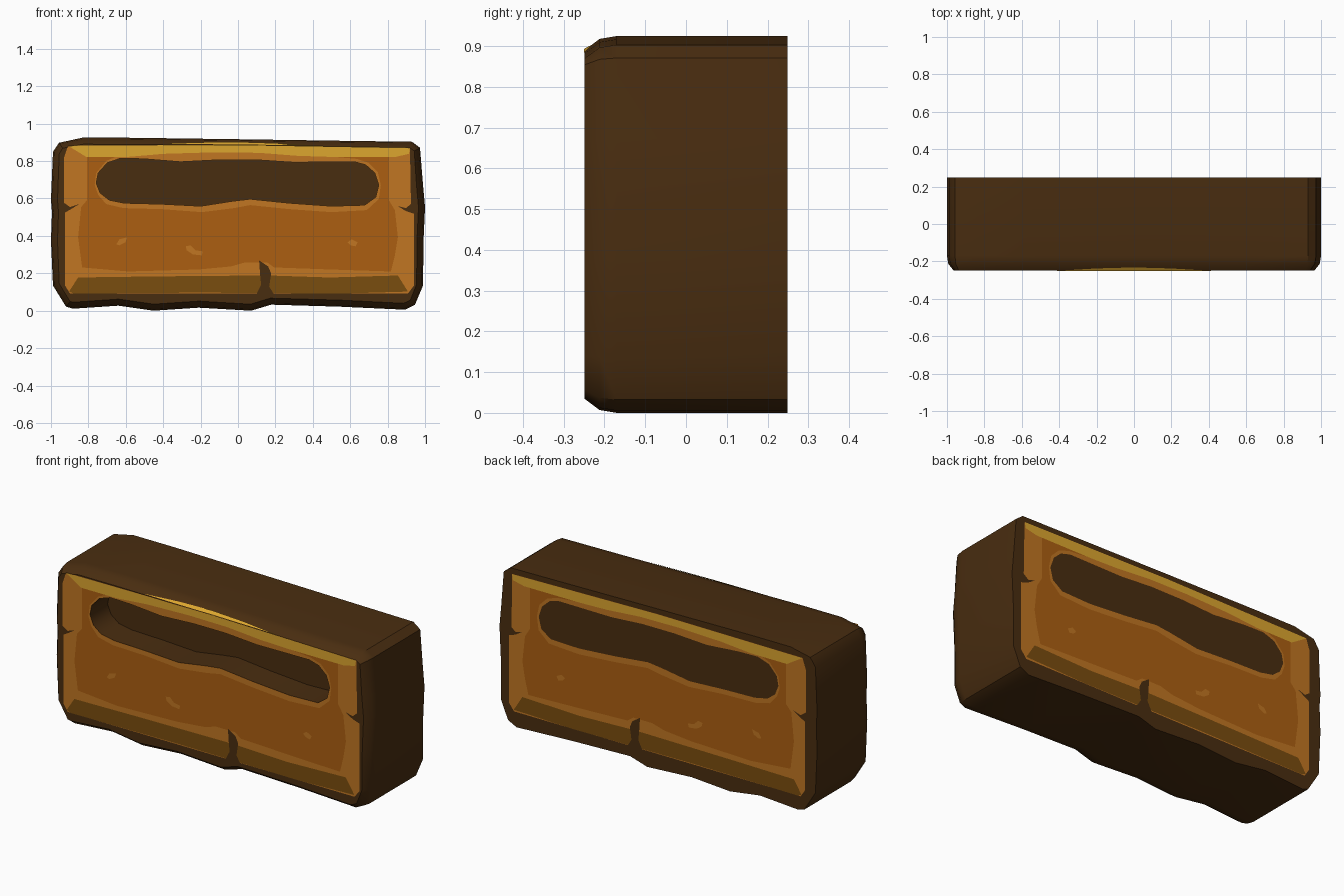
import bpy, bmesh
from mathutils import Vector

if "Cube" in bpy.data.objects:
    bpy.data.objects.remove(bpy.data.objects["Cube"])

U = 2 / 372          # sketch units to scene units


def pts(*c):
    """Sketch coordinates (x right, y down) to (x, z) in the scene."""
    return [Vector(((x - 239) * U, (310 - y) * U)) for x, y in c]


def colour(name, r, g, b):
    m = bpy.data.materials.new(name)
    lin = [((v / 255 + 0.055) / 1.055) ** 2.4 for v in (r, g, b)]
    m.diffuse_color = (*lin, 1)
    m.use_nodes = True
    m.node_tree.nodes["Principled BSDF"].inputs["Base Color"].default_value = m.diffuse_color
    return m


DARK = colour("dark brown", 73, 45, 16)
MAIN = colour("orange brown", 172, 95, 17)
LIGHT = colour("light orange", 193, 118, 34)
GOLD = colour("gold", 220, 166, 47)
OLIVE = colour("olive brown", 122, 77, 14)


def finish(bm, name, mat):
    me = bpy.data.meshes.new(name)
    bm.to_mesh(me)
    bm.free()
    ob = bpy.data.objects.new(name, me)
    bpy.context.collection.objects.link(ob)
    me.materials.append(mat)
    return ob


def inset(loop, d):
    """Move each outline point inwards by d."""
    out = []
    n = len(loop)
    for i, p in enumerate(loop):
        t = (p - loop[i - 1]).normalized() + (loop[(i + 1) % n] - p).normalized()
        t.normalize()
        out.append(p + Vector((t.y, -t.x)) * d)   # outline runs clockwise
    return out


def prism(name, sections, mat):
    """Solid through a list of (y, outline) sections."""
    bm = bmesh.new()
    rings = [[bm.verts.new((p.x, y, p.y)) for p in loop] for y, loop in sections]
    n = len(rings[0])
    for a, b in zip(rings, rings[1:]):
        for i in range(n):
            bm.faces.new((a[i], a[(i + 1) % n], b[(i + 1) % n], b[i]))
    bm.faces.new(rings[0])
    bm.faces.new(rings[-1][::-1])
    bmesh.ops.recalc_face_normals(bm, faces=bm.faces)
    return finish(bm, name, mat)


def plate(name, loops, mat, layer):
    """Thin painted sheet on the front and on the back, loops after the first are holes."""
    for side, s in (("front", -1), ("back", 1)):
        bm = bmesh.new()
        y = s * (0.2485 + 0.0009 * layer)
        edges = []
        for loop in loops:
            vs = [bm.verts.new((p.x, y, p.y)) for p in loop]
            edges += [bm.edges.new((vs[i - 1], vs[i])) for i in range(len(vs))]
        bmesh.ops.triangle_fill(bm, edges=edges, use_beauty=True, normal=(0, s, 0))
        bm.normal_update()
        for f in bm.faces:
            if f.normal.y * s < 0:
                f.normal_flip()
        finish(bm, f"{side}_{name}", mat)


# Outlines
body = pts((84, 138), (130, 138), (240, 139.5), (340, 141), (412, 142), (420, 148),
           (423, 185), (425, 207), (423.5, 240), (423, 285), (415, 304), (405, 309),
           (340, 306), (272, 304), (252, 310), (200, 307), (155, 310), (120, 305),
           (75, 308), (68, 306), (55, 285), (53, 240), (54, 212), (53, 200),
           (55, 152), (61, 143))
slot = pts((98, 183), (100, 173), (109, 163), (122, 158.5), (145, 159), (182, 162),
           (220, 160), (257, 160), (294, 162.5), (355, 162), (366, 165), (375, 173),
           (379, 185), (376, 197), (365, 205), (332, 206), (290, 203), (251, 199),
           (234, 201), (202, 206), (163, 204), (126, 203), (111, 200), (102, 193))

# Body with a rounded front edge and a recessed slot
block = prism("body", [(-0.249, inset(body, 0.035)), (-0.212, inset(body, 0.007)),
                       (-0.17, body), (0.249, body)], DARK)
cutter = prism("slot_cutter", [(-0.4, slot), (-0.09, slot)], DARK)
cutter.hide_render = True
mod = block.modifiers.new("slot", 'BOOLEAN')
mod.object = cutter
mod.operation = 'DIFFERENCE'
mod.solver = 'EXACT'
bpy.context.view_layer.objects.active = block
block.select_set(True)
bpy.ops.object.modifier_apply(modifier="slot")
bpy.data.objects.remove(cutter)
bpy.ops.object.shade_smooth_by_angle(angle=0.6)

# Light frame and main panel, both open at the slot
plate("frame", [pts((66, 158), (70, 146), (240, 145), (410, 148), (411, 205), (414, 212),
                    (414, 285), (408, 293), (72, 293), (67, 285), (67, 212), (66, 203)),
                slot], LIGHT, 1)
plate("panel", [pts((89, 152), (389, 152), (389, 200), (395, 210), (398, 237), (395, 255),
                    (391, 271), (330, 269), (275, 267), (268, 262), (246, 262), (232, 266),
                    (200, 269), (130, 271), (84, 267), (80, 237), (83, 207), (89, 200)),
                slot], MAIN, 2)

# Light rim round the slot
plate("slot_rim", [pts((96.5, 185), (98, 173), (108, 161), (122, 155), (165, 152), (240, 152),
                       (300, 154), (357, 159), (369, 163), (378, 172), (381, 185), (379, 199),
                       (367, 210), (332, 212), (290, 209), (251, 205), (235, 208), (203, 212),
                       (163, 209), (125, 208), (108, 204), (100, 195)), slot], LIGHT, 3)

# Gold top edge and olive bottom edge
plate("top_edge", [pts((70, 146), (240, 145), (410, 148), (409, 154), (396, 157), (330, 157),
                       (298, 156), (260, 153), (215, 152.5), (165, 154), (130, 157), (88, 157))],
      GOLD, 4)
plate("bottom_edge", [pts((71, 291), (80, 277), (150, 276), (258, 275), (270, 275), (330, 277),
                          (398, 275), (408, 291), (340, 293), (200, 292), (76, 293))], OLIVE, 3)

# Cracks and specks
plate("bottom_crack", [pts((260, 260), (269, 266), (272, 273), (270, 286), (275, 294), (257, 294),
                           (262, 284), (261, 274))], DARK, 4)
plate("left_crack", [pts((65, 202), (72, 207), (81, 204), (73, 209), (66, 213))], DARK, 4)
plate("right_crack", [pts((398, 206), (406, 208), (412, 203), (415, 214), (406, 211))], DARK, 4)
plate("left_speck", [pts((118, 244), (121, 239), (129, 237), (127, 242), (121, 245))], LIGHT, 3)
plate("middle_speck", [pts((187, 246), (192, 245), (197, 250), (204, 251), (203, 255), (194, 254),
                           (188, 250))], LIGHT, 3)
plate("right_speck", [pts((348, 242), (352, 239), (358, 242), (356, 246), (351, 245))], LIGHT, 3)

# Gold highlight that laps over the front bevel
bm = bmesh.new()
lap = []
for x, t in ((-0.42, 0), (-0.2, 0.35), (0, 0.5), (0.2, 0.35), (0.42, 0)):
    z = 0.888 - 0.011 * (x + 0.1)
    lap.append([bm.verts.new((x, -0.2505 + 0.037 * k, z + 0.028 * k + 0.0015)) for k in (0, t)])
for a, b in zip(lap, lap[1:]):
    bm.faces.new((a[0], b[0], b[1], a[1]))
finish(bm, "top_highlight", GOLD)
